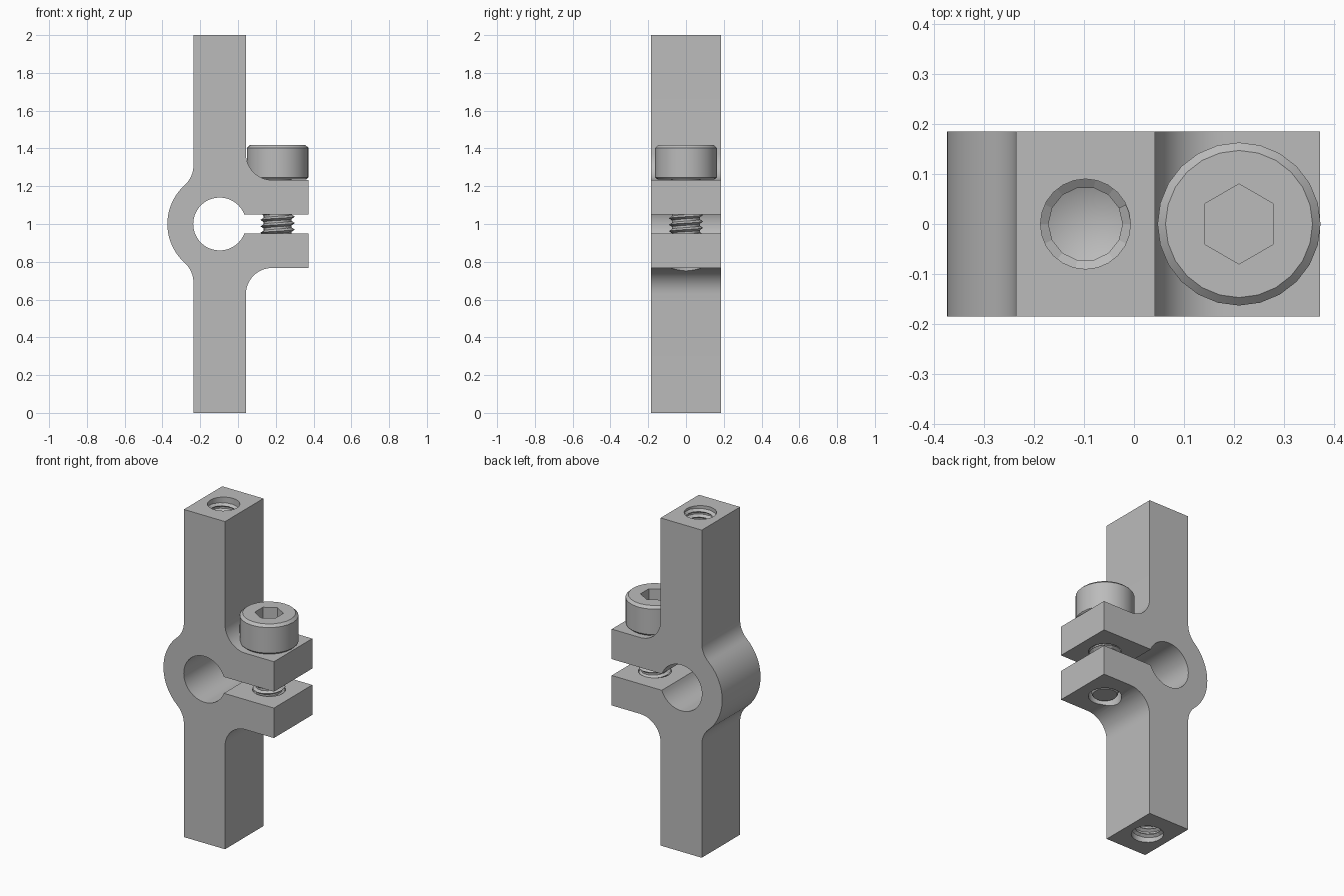
import bpy, bmesh
from math import pi, sin, cos, sqrt, radians, atan2

cube = bpy.data.objects.get("Cube")
if cube:
    bpy.data.objects.remove(cube)

steel = bpy.data.materials.new("brushed grey")
steel.use_nodes = True
grey = (0.5, 0.5, 0.5, 1)
steel.diffuse_color = grey
steel.node_tree.nodes["Principled BSDF"].inputs["Base Color"].default_value = grey

HALF_DEPTH = 0.185
BAR_X, BAR_HALF = -0.097, 0.139
BOLT_X, EAR_X = 0.21, 0.372
RING_R, BORE_R, FILLET = 0.277, 0.14, 0.138
SLOT, EAR_TOP = 0.05, 0.233
PITCH = 0.034


def finish(name, bm):
    bmesh.ops.recalc_face_normals(bm, faces=bm.faces[:])
    mesh = bpy.data.meshes.new(name)
    bm.to_mesh(mesh)
    bm.free()
    mesh.materials.append(steel)
    ob = bpy.data.objects.new(name, mesh)
    bpy.context.collection.objects.link(ob)
    return ob


def activate(ob):
    bpy.ops.object.select_all(action='DESELECT')
    ob.select_set(True)
    bpy.context.view_layer.objects.active = ob


def smooth(ob):
    activate(ob)
    bpy.ops.object.shade_smooth_by_angle(angle=radians(28))


def arc(cx, cz, r, a0, a1, n):
    return [(cx + r * cos(a0 + (a1 - a0) * i / n), cz + r * sin(a0 + (a1 - a0) * i / n))
            for i in range(n + 1)]


def lathe(name, profile, x, n=32, phase=0.0):
    """Closed solid of revolution about a vertical axis; profile starts and ends at r = 0."""
    bm = bmesh.new()
    rings = []
    for r, z in profile:
        if r == 0:
            rings.append([bm.verts.new((x, 0, z))] * n)
        else:
            rings.append([bm.verts.new((x + r * cos(phase + 2 * pi * i / n),
                                        r * sin(phase + 2 * pi * i / n), z)) for i in range(n)])
    for a, b in zip(rings, rings[1:]):
        for i in range(n):
            j = (i + 1) % n
            bm.faces.new(list(dict.fromkeys((a[i], a[j], b[j], b[i]))))
    return finish(name, bm)


def thread(name, x, z0, z1, root, crest, steps=14):
    """Helical ridge with a triangular section."""
    bm = bmesh.new()
    half = PITCH * 0.46
    total = int((z1 - z0 - 2 * half) / PITCH * steps)
    sections = []
    for i in range(total + 1):
        a, z = 2 * pi * i / steps, z0 + half + PITCH * i / steps
        sections.append([bm.verts.new((x + r * cos(a), r * sin(a), z + dz))
                         for r, dz in ((root, -half), (crest, 0), (root, half))])
    for s, t in zip(sections, sections[1:]):
        for k in range(3):
            m = (k + 1) % 3
            bm.faces.new((s[k], s[m], t[m], t[k]))
    bm.faces.new(sections[0])
    bm.faces.new(sections[-1])
    return finish(name, bm)


def cut(target, cutter):
    mod = target.modifiers.new("cut", 'BOOLEAN')
    mod.operation, mod.solver, mod.object = 'DIFFERENCE', 'EXACT', cutter
    activate(target)
    bpy.ops.object.modifier_apply(modifier=mod.name)
    bpy.data.objects.remove(cutter)


# Clamp outline: upper half, heights measured from the bore centre
rise = sqrt((RING_R + FILLET) ** 2 - (BAR_HALF + FILLET) ** 2)
blend = atan2(rise, BAR_HALF + FILLET)
slot_angle = atan2(SLOT, sqrt(BORE_R ** 2 - SLOT ** 2))
right = BAR_X + BAR_HALF
upper = arc(BAR_X, 0, BORE_R, pi, slot_angle, 24)
upper += [(EAR_X, SLOT), (EAR_X, EAR_TOP)]
upper += arc(right + FILLET, EAR_TOP + FILLET, FILLET, 1.5 * pi, pi, 12)
upper += [(right, 1), (BAR_X - BAR_HALF, 1)]
upper += arc(BAR_X - BAR_HALF - FILLET, rise, FILLET, 0, -blend, 8)
upper += arc(BAR_X, 0, RING_R, pi - blend, pi, 10)[1:]
# Mirror it to close the C-shaped outline
outline = upper + [(x, -z) for x, z in reversed(upper[1:-1])]
lower_bore = [(x, -z) for x, z in upper]
outline = upper[:] + lower_bore[::-1][1:-1]

bm = bmesh.new()
face = bm.faces.new([bm.verts.new((x, -HALF_DEPTH, z + 1)) for x, z in upper])
mirror = bm.faces.new([bm.verts.new((x, -HALF_DEPTH, 1 - z)) for x, z in reversed(upper)])
bmesh.ops.remove_doubles(bm, verts=bm.verts[:], dist=1e-5)
ext = bmesh.ops.extrude_face_region(bm, geom=bm.faces[:], use_keep_orig=True)
bmesh.ops.translate(bm, vec=(0, 2 * HALF_DEPTH, 0),
                    verts=[v for v in ext["geom"] if isinstance(v, bmesh.types.BMVert)])
# Drop the inner wall shared by both halves
inner = [f for f in bm.faces if all(abs(v.co.z - 1) < 1e-5 for v in f.verts)]
if inner:
    bmesh.ops.delete(bm, geom=inner, context='FACES_ONLY')
clamp = finish("clamp_body", bm)

# Tapped end holes with conical bottoms, and the bolt hole through the ears
for flip in (False, True):
    prof = [(0, 1.56), (0.09, 1.61), (0.09, 2.05), (0, 2.05)]
    cut(clamp, lathe("hole_cutter", [(r, 2 - z if flip else z) for r, z in prof], BAR_X, 24))
cut(clamp, lathe("bolt_cutter", [(0, 0.7), (0.092, 0.7), (0.092, 1.236), (0, 1.236)], BOLT_X, 24))
smooth(clamp)
thread("upper_hole_thread", BAR_X, 1.62, 1.995, 0.096, 0.074)
thread("lower_hole_thread", BAR_X, 0.005, 0.38, 0.096, 0.074)

# Cap screw: chamfered head with hex socket, shank and thread
head = lathe("screw_head", [(0, 1.235), (0.15, 1.235), (0.163, 1.247), (0.163, 1.403),
                            (0.147, 1.418), (0, 1.418)], BOLT_X, 24)
cut(head, lathe("socket_cutter", [(0, 1.32), (0.08, 1.32), (0.08, 1.5), (0, 1.5)],
                BOLT_X, 6, pi / 6))
smooth(head)
smooth(lathe("screw_shank", [(0, 0.776), (0.068, 0.776), (0.074, 0.786),
                             (0.074, 1.24), (0, 1.24)], BOLT_X, 24))
thread("screw_thread", BOLT_X, 0.785, 1.23, 0.068, 0.091)
